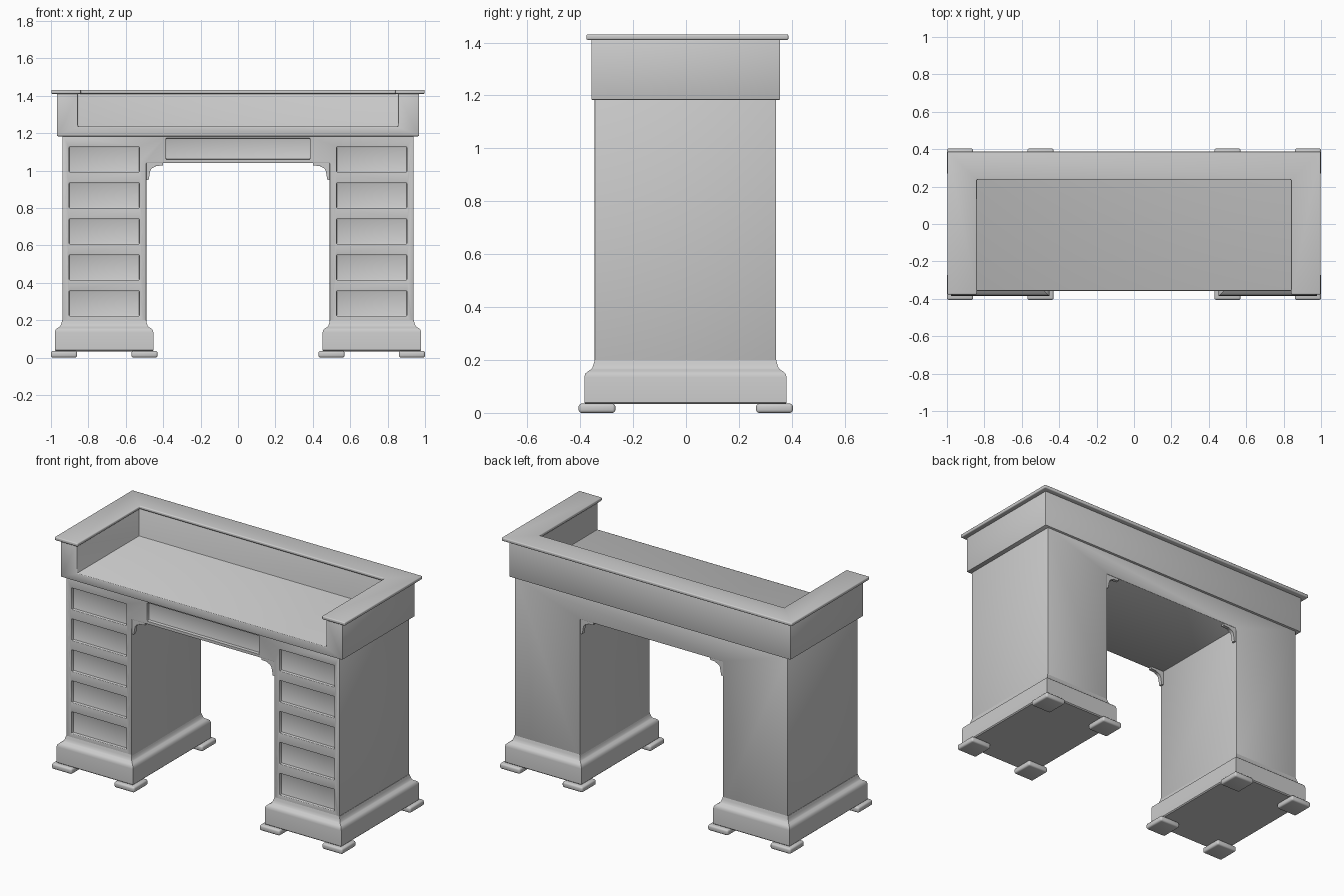
import bpy, bmesh
from math import pi, cos, sin, radians

if "Cube" in bpy.data.objects:
    bpy.data.objects.remove(bpy.data.objects["Cube"])


def make(name, bm):
    bmesh.ops.recalc_face_normals(bm, faces=bm.faces)
    me = bpy.data.meshes.new(name)
    bm.to_mesh(me)
    bm.free()
    ob = bpy.data.objects.new(name, me)
    bpy.context.collection.objects.link(ob)
    return ob


def add_box(bm, x0, x1, y0, y1, z0, z1):
    r = bmesh.ops.create_cube(bm, size=1)
    for v in r["verts"]:
        v.co = ((x0 + x1) / 2 + v.co.x * (x1 - x0),
                (y0 + y1) / 2 + v.co.y * (y1 - y0),
                (z0 + z1) / 2 + v.co.z * (z1 - z0))


def boxes(name, items):
    bm = bmesh.new()
    for b in items:
        add_box(bm, *b)
    return make(name, bm)


def prism(name, pts, vec):
    """Extrude a closed outline of 3D points along vec."""
    bm = bmesh.new()
    f = bm.faces.new([bm.verts.new(p) for p in pts])
    r = bmesh.ops.extrude_face_region(bm, geom=[f])
    bmesh.ops.translate(bm, vec=vec, verts=[g for g in r["geom"] if isinstance(g, bmesh.types.BMVert)])
    return make(name, bm)


def select(ob):
    bpy.ops.object.select_all(action='DESELECT')
    ob.select_set(True)
    bpy.context.view_layer.objects.active = ob


def cut(ob, cutter):
    m = ob.modifiers.new("cut", 'BOOLEAN')
    m.operation, m.solver, m.object = 'DIFFERENCE', 'EXACT', cutter
    select(ob)
    bpy.ops.object.modifier_apply(modifier=m.name)
    bpy.data.objects.remove(cutter)


def finish(ob, width=0.0, segs=2):
    if width:
        m = ob.modifiers.new("bevel", 'BEVEL')
        m.width, m.segments, m.limit_method = width, segs, 'ANGLE'
        m.angle_limit = radians(40)
        select(ob)
        bpy.ops.object.modifier_apply(modifier=m.name)
    select(ob)
    bpy.ops.object.shade_smooth_by_angle(angle=radians(40))


YF, YB = -0.345, 0.341          # carcass front and back

# Carcass: two pedestals joined by the kneehole apron, with recessed drawer panels
outline = [(-.938, .16), (-.49, .16), (-.49, 1.04), (.49, 1.04),
           (.49, .16), (.938, .16), (.938, 1.19), (-.938, 1.19)]
carcass = prism("pedestal_carcass", [(x, YF, z) for x, z in outline], (0, YB - YF, 0))
panels = [(-.385, .385, YF - .1, YF + .02, 1.06, 1.172)]
for i in range(5):
    z = .222 + i * .1925
    for x0, x1 in ((-.903, -.527), (.527, .903)):
        panels.append((x0, x1, YF - .1, YF + .02, z, z + .134))
cut(carcass, boxes("drawer_cutter", panels))
finish(carcass, .004)

# Plinths: lofted moulding profile (outward offset, height) around each pedestal
profile = [(.033, .033), (.039, .039), (.039, .135), (.036, .148), (.026, .157),
           (.014, .164), (.009, .17), (.004, .185), (0.0, .20)]
for side, x0, x1 in (("left", -.94, -.492), ("right", .492, .94)):
    bm = bmesh.new()
    rings = []
    for o, z in profile:
        rings.append([bm.verts.new(p) for p in
                      ((x0 - o, YF - o, z), (x1 + o, YF - o, z),
                       (x1 + o, YB + o, z), (x0 - o, YB + o, z))])
    for a, b in zip(rings, rings[1:]):
        for k in range(4):
            n = (k + 1) % 4
            bm.faces.new((a[k], a[n], b[n], b[k]))
    bm.faces.new(rings[0])
    bm.faces.new(rings[-1])
    finish(make(side + "_plinth", bm))

# Feet: four rounded pads under each plinth
feet = []
for x0, x1 in ((-1, -.86), (-.57, -.43), (.43, .57), (.86, 1)):
    for y0, y1 in ((-.406, -.267), (.265, .404)):
        feet.append((x0, x1, y0, y1, 0, .035))
finish(boxes("feet", feet), .011, 3)

# Upper case: deep tray, open at the front
case = boxes("upper_case", [(-.968, .968, -.358, .356, 1.183, 1.413)])
cut(case, boxes("tray_cutter", [(-.856, .856, -.5, .25, 1.235, 1.5)]))
finish(case, .005)

# Top: U-shaped ledge overhanging the case
u = [(-.998, -.377), (-.84, -.377), (-.84, .237), (.84, .237),
     (.84, -.377), (.998, -.377), (.998, .387), (-.998, .387)]
top = prism("top_ledge", [(x, y, 1.41) for x, y in u], (0, 0, .021))
finish(top, .006, 3)

# Curved corner brackets in the kneehole, front and back
for s, side in ((-1, "left"), (1, "right")):
    pts = [(.492, .95), (.492, 1.042), (.40, 1.042), (.40, 1.027), (.44, 1.024)]
    pts += [(.44 + .031 * sin(a), .988 + .031 * cos(a))
            for a in (pi / 8 * k for k in range(5))]
    pts += [(.478, .95)]
    for end, y in (("front", YF + .004), ("back", YB - .026)):
        finish(prism(f"{side}_{end}_bracket", [(s * x, y, z) for x, z in pts], (0, .022, 0)))
